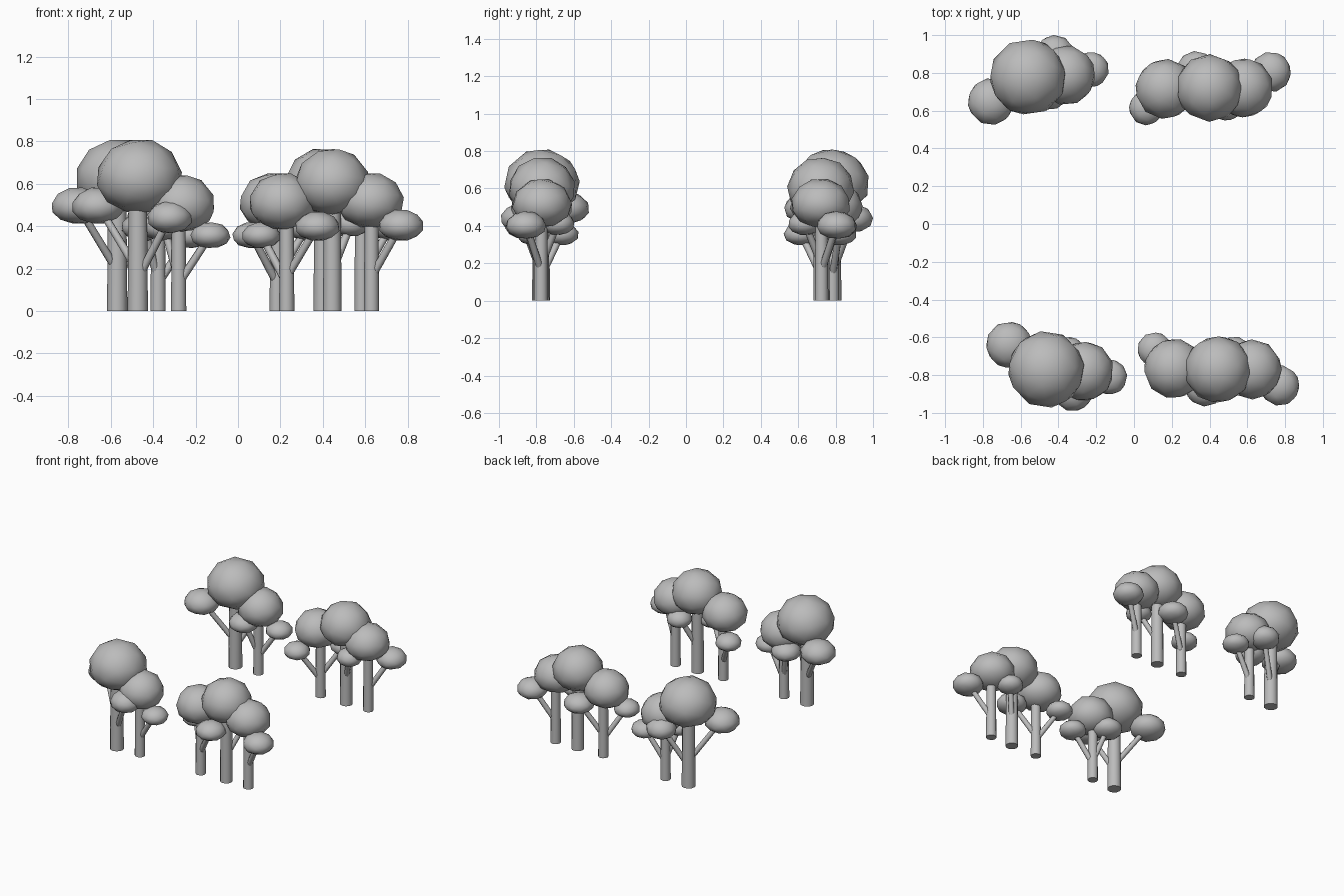
import bpy, bmesh, math, random
from mathutils import Vector, Matrix

random.seed(4)

cube = bpy.data.objects.get("Cube")
if cube:
    bpy.data.objects.remove(cube, do_unlink=True)

grey = bpy.data.materials.new("plain_grey")
grey.use_nodes = True
colour = (0.5, 0.5, 0.5, 1)
grey.diffuse_color = colour
grey.node_tree.nodes["Principled BSDF"].inputs["Base Color"].default_value = colour


def finish(name, bm):
    mesh = bpy.data.meshes.new(name)
    bmesh.ops.recalc_face_normals(bm, faces=bm.faces)
    bm.to_mesh(mesh)
    bm.free()
    mesh.materials.append(grey)
    obj = bpy.data.objects.new(name, mesh)
    bpy.context.collection.objects.link(obj)
    bpy.ops.object.select_all(action="DESELECT")
    obj.select_set(True)
    bpy.context.view_layer.objects.active = obj
    bpy.ops.object.shade_smooth_by_angle(angle=math.radians(50))


# Faceted leaf ball with a flatter underside, fitted to a radius and height range
def leaf_ball(name, x, y, radius, low, high):
    bm = bmesh.new()
    bmesh.ops.create_icosphere(bm, subdivisions=2, radius=1)
    turn = Matrix.Rotation(random.uniform(0, 6), 4, "Z") @ Matrix.Rotation(0.3, 4, "X")
    bmesh.ops.transform(bm, matrix=turn, verts=bm.verts)
    middle = low + (high - low) * 0.45
    for v in bm.verts:
        half = high - middle if v.co.z > 0 else middle - low
        v.co = (x + v.co.x * radius, y + v.co.y * radius, middle + v.co.z * half)
    finish(name, bm)


# Round post between two points, used for trunks and branches
def post(name, start, end, r1, r2, sides):
    start, end = Vector(start), Vector(end)
    axis = end - start
    bm = bmesh.new()
    bmesh.ops.create_cone(bm, cap_ends=True, segments=sides, radius1=r1,
                          radius2=r2, depth=axis.length)
    place = Matrix.Translation((start + end) / 2) @ axis.to_track_quat("Z", "Y").to_matrix().to_4x4()
    bmesh.ops.transform(bm, matrix=place, verts=bm.verts)
    finish(name, bm)


TRUNK_Y = -0.775

# Trunks: x, radius, then crown x, y, radius, low, high
pair_trunks = [
    (-0.473, 0.048, -0.465, -0.77, 0.205, 0.46, 0.815),
    (-0.28, 0.036, -0.265, -0.78, 0.16, 0.37, 0.645),
]
trio_trunks = [
    (0.23, 0.036, 0.21, -0.765, 0.16, 0.38, 0.655),
    (0.445, 0.044, 0.445, -0.77, 0.18, 0.45, 0.77),
    (0.63, 0.036, 0.625, -0.77, 0.16, 0.39, 0.655),
]
# Side puffs: trunk index, branch height, then puff x, y, radius, low, high
pair_puffs = [
    (0, 0.22, -0.66, -0.64, 0.125, 0.41, 0.585),
    (0, 0.18, -0.322, -0.885, 0.108, 0.365, 0.52),
    (1, 0.16, -0.13, -0.81, 0.095, 0.295, 0.42),
    (1, 0.18, -0.35, -0.70, 0.105, 0.33, 0.47),
]
trio_puffs = [
    (0, 0.16, 0.11, -0.665, 0.093, 0.295, 0.42),
    (0, 0.19, 0.375, -0.86, 0.107, 0.33, 0.47),
    (2, 0.19, 0.77, -0.855, 0.108, 0.33, 0.48),
    (1, 0.22, 0.535, -0.685, 0.09, 0.35, 0.48),
]


# Build one grove; flip mirrors it front to back
def grove(prefix, trunks, puffs, flip=1, dx=0.0, dy=0.0):
    def put(x, y):
        return x + dx, y * flip + dy

    for i, (tx, tr, cx, cy, cr, low, high) in enumerate(trunks, 1):
        px, py = put(tx, TRUNK_Y)
        post(f"{prefix}_trunk_{i}", (px, py, 0), (px, py, low + 0.1), tr, tr * 0.9, 12)
        leaf_ball(f"{prefix}_crown_{i}", *put(cx, cy), cr, low, high)
    for i, (t, z, x, y, r, low, high) in enumerate(puffs, 1):
        px, py = put(x, y)
        post(f"{prefix}_branch_{i}", (*put(trunks[t][0], TRUNK_Y), z - 0.03),
             (px, py, (low + high) / 2), 0.02, 0.018, 8)
        leaf_ball(f"{prefix}_puff_{i}", px, py, r, low, high)


grove("front_pair", pair_trunks, pair_puffs)
grove("back_pair", pair_trunks, pair_puffs, -1, -0.097, 0.008)
grove("front_trio", trio_trunks, trio_puffs)
grove("back_trio", trio_trunks, trio_puffs, -1, -0.045, -0.05)
